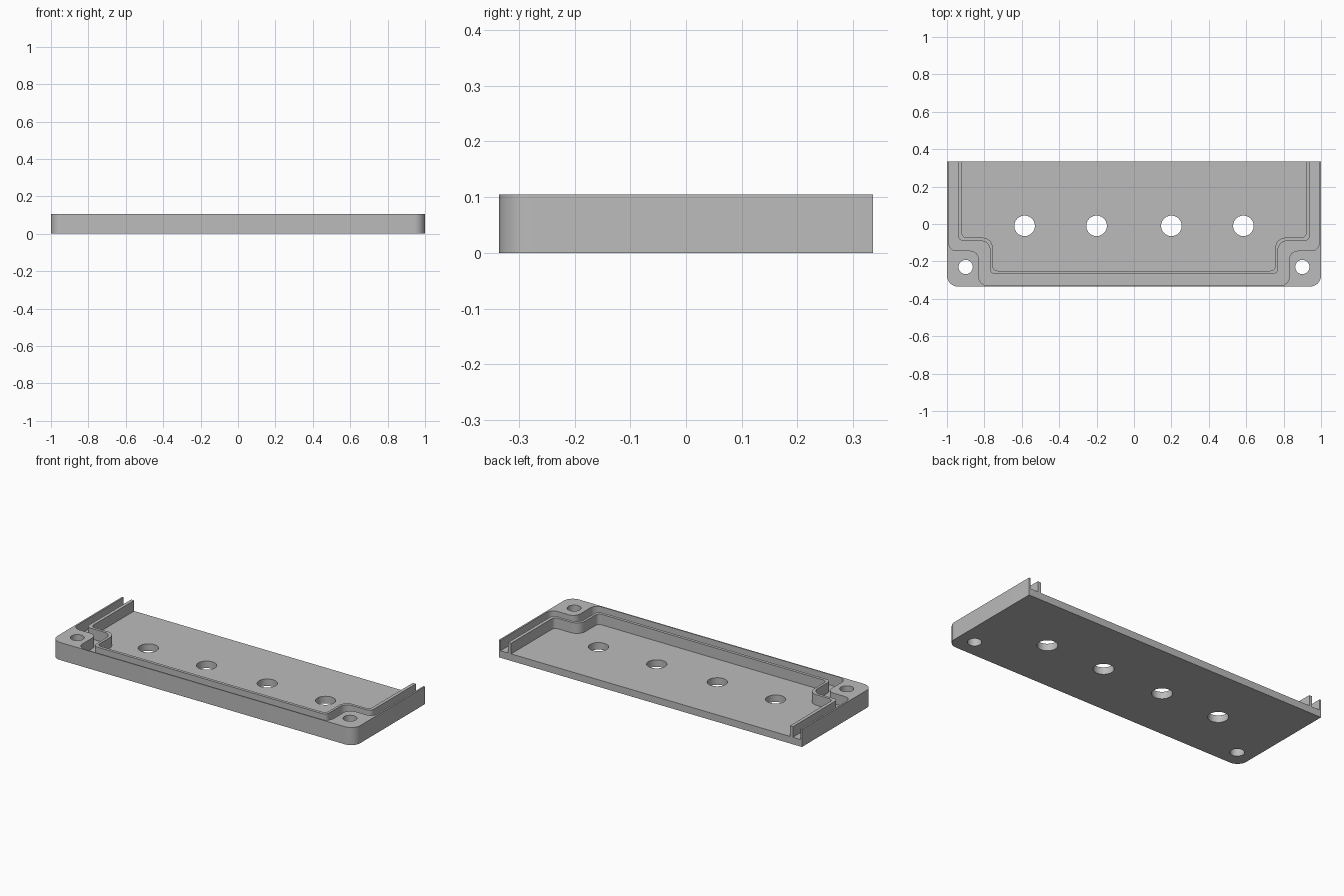
import bpy, bmesh, math
from mathutils import Vector

if "Cube" in bpy.data.objects:
    bpy.data.objects.remove(bpy.data.objects["Cube"])

HEIGHT, FLOOR, BACK = 0.105, 0.042, 0.335

plastic = bpy.data.materials.new("light grey")
plastic.diffuse_color = (0.5, 0.5, 0.5, 1)
plastic.use_nodes = True
plastic.node_tree.nodes["Principled BSDF"].inputs["Base Color"].default_value = plastic.diffuse_color


def rounded(points, steps=8):
    """Outline from (x, y, fillet radius) corners, each a right angle."""
    out = []
    for i, (x, y, r) in enumerate(points):
        p = Vector((x, y))
        if r == 0:
            out.append(p)
            continue
        a = (Vector(points[i - 1][:2]) - p).normalized()
        b = (Vector(points[(i + 1) % len(points)][:2]) - p).normalized()
        for k in range(steps + 1):
            t = k / steps * math.pi / 2
            out.append(p + (a + b) * r - b * r * math.sin(math.pi / 2 - t) - a * r * math.sin(t))
    return out


def mirrored(half):
    """Complete a left half outline with its right side."""
    return rounded(half + [(-x, y, r) for x, y, r in reversed(half)])


def circle(x, y, r, n=40):
    return [Vector((x + r * math.cos(math.tau * i / n), y + r * math.sin(math.tau * i / n)))
            for i in range(n)]


def prism(name, outline, z0, z1):
    bm = bmesh.new()
    face = bm.faces.new([bm.verts.new((p.x, p.y, z0)) for p in outline])
    top = bmesh.ops.extrude_face_region(bm, geom=[face])["geom"]
    bmesh.ops.translate(bm, vec=(0, 0, z1 - z0),
                        verts=[v for v in top if isinstance(v, bmesh.types.BMVert)])
    bmesh.ops.recalc_face_normals(bm, faces=bm.faces)
    mesh = bpy.data.meshes.new(name)
    bm.to_mesh(mesh)
    bm.free()
    mesh.materials.append(plastic)
    obj = bpy.data.objects.new(name, mesh)
    bpy.context.collection.objects.link(obj)
    return obj


# Tray body, rounded at the front corners and open at the back
tray = prism("tray", mirrored([(-1, BACK, 0), (-1, -BACK, 0.06)]), 0, HEIGHT)


def pocket(name, x_side, y_step, x_step, y_front, r1, r2, r3):
    half = [(-x_side, BACK + 0.1, 0), (-x_side, y_step, r1),
            (-x_step, y_step, r2), (-x_step, y_front, r3)]
    return prism(name, mirrored(half), FLOOR, HEIGHT + 0.1)


# Seal channel: the pocket inside the outer wall, less the stepped rib
channel = pocket("channel_cutter", 0.99, -0.143, 0.83, -0.328, 0.04, 0.045, 0.045)
rib_outer = pocket("rib_outer", 0.94, -0.09, 0.77, -0.268, 0.028, 0.05, 0.028)
inner = pocket("inner_cutter", 0.92, -0.073, 0.755, -0.25, 0.025, 0.055, 0.025)
cutters = [channel, inner]

# Cable holes in the floor and screw holes in the front corners
for x in (-0.585, -0.2, 0.2, 0.585):
    cutters.append(prism("cable_hole_cutter", circle(x, -0.01, 0.055), -0.1, 0.3))
for x in (-0.9, 0.9):
    cutters.append(prism("screw_hole_cutter", circle(x, -0.23, 0.038), -0.1, 0.3))


def cut(target, tool):
    mod = target.modifiers.new("cut", "BOOLEAN")
    mod.operation, mod.solver, mod.object = "DIFFERENCE", "EXACT", tool
    bpy.context.view_layer.objects.active = target
    bpy.ops.object.modifier_apply(modifier=mod.name)


cut(channel, rib_outer)
for tool in cutters:
    cut(tray, tool)
for tool in cutters + [rib_outer]:
    bpy.data.objects.remove(tool)

bpy.ops.object.select_all(action="DESELECT")
tray.select_set(True)
bpy.context.view_layer.objects.active = tray
bpy.ops.object.shade_smooth_by_angle(angle=math.radians(30))
